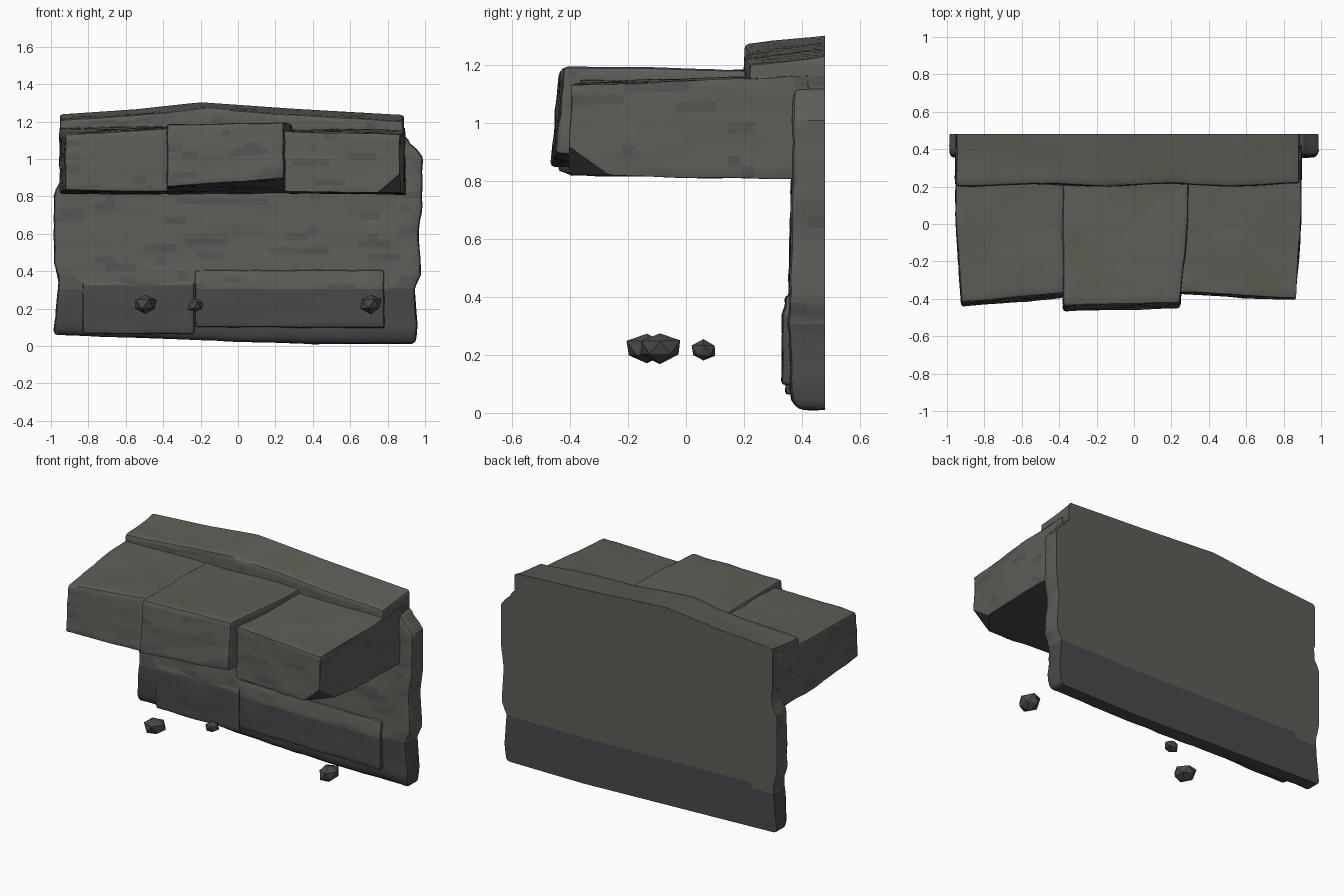
import bpy, bmesh, random
from math import sin
from mathutils import Vector, noise

if "Cube" in bpy.data.objects:
    bpy.data.objects.remove(bpy.data.objects["Cube"])

random.seed(4)
BACK = 0.48


def material(name, rgb):
    m = bpy.data.materials.new(name)
    m.diffuse_color = (*rgb, 1)
    m.use_nodes = True
    m.node_tree.nodes["Principled BSDF"].inputs["Base Color"].default_value = m.diffuse_color
    return m


MATS = [material("stone", (0.115, 0.109, 0.097)),
        material("damp_stone", (0.066, 0.067, 0.072)),
        material("mossy_stone", (0.106, 0.111, 0.085)),
        material("strata_stone", (0.092, 0.091, 0.088))]


def curve(pts, t):
    """Piecewise linear lookup in (t, value) pairs."""
    if t <= pts[0][0]:
        return pts[0][1]
    for (a, va), (b, vb) in zip(pts, pts[1:]):
        if t <= b:
            return va + (vb - va) * (t - a) / (b - a)
    return pts[-1][1]


def lerp(a, b, t):
    return a + (b - a) * t


def finish(name, bm, smooth=35):
    me = bpy.data.meshes.new(name)
    bm.to_mesh(me)
    bm.free()
    for m in MATS:
        me.materials.append(m)
    ob = bpy.data.objects.new(name, me)
    bpy.context.collection.objects.link(ob)
    if smooth:
        bpy.ops.object.select_all(action='DESELECT')
        ob.select_set(True)
        bpy.context.view_layer.objects.active = ob
        bpy.ops.object.shade_smooth_by_angle(angle=smooth * 0.01745)
    return ob


def block(name, cuts, shape, chips=(), bevel=0.015, amp=0.007, seed=0):
    """Gridded box reshaped by shape(u, v, w), chipped, bevelled and weathered."""
    bm = bmesh.new()
    bmesh.ops.create_cube(bm, size=1)
    bmesh.ops.translate(bm, verts=bm.verts, vec=(0.5, 0.5, 0.5))
    for axis, n in enumerate(cuts):
        no = Vector((0, 0, 0))
        no[axis] = 1
        for i in range(1, n):
            bmesh.ops.bisect_plane(bm, geom=bm.verts[:] + bm.edges[:] + bm.faces[:],
                                   plane_co=no * (i / n), plane_no=no)
    for v in bm.verts:
        v.co = shape(*v.co)
    for co, no in chips:
        r = bmesh.ops.bisect_plane(bm, geom=bm.verts[:] + bm.edges[:] + bm.faces[:],
                                   plane_co=co, plane_no=no, clear_outer=True)
        edges = [e for e in r['geom_cut'] if isinstance(e, bmesh.types.BMEdge)]
        bmesh.ops.contextual_create(bm, geom=edges)
    bm.normal_update()
    sharp = [e for e in bm.edges if len(e.link_faces) == 2 and e.calc_face_angle() > 0.9
             and min(v.co.y for v in e.verts) < BACK - 0.001]
    bmesh.ops.bevel(bm, geom=sharp, offset=bevel, segments=2, profile=0.5,
                    affect='EDGES', clamp_overlap=True)
    bm.normal_update()
    # layered weathering, with the back kept flat
    moves = []
    for v in bm.verts:
        if v.co.y > BACK - 0.001:
            continue
        p = Vector((v.co.x * 4, v.co.y * 4, v.co.z * 13)) + Vector((seed, 0, seed))
        d = noise.noise(p) + 0.5 * noise.noise(p * 2.7)
        moves.append((v, v.normal * d * amp))
    for v, d in moves:
        v.co += d
        v.co.y = min(v.co.y, BACK)
    bm.normal_update()
    for f in bm.faces:
        c = f.calc_center_median()
        n = noise.noise(c * 3.1)
        if c.z < 0.32 or f.normal.z < -0.6:
            f.material_index = 1
        elif f.normal.z > 0.7 and n > 0.22:
            f.material_index = 2
        elif abs(f.normal.z) < 0.5 and f.normal.y < 0.5 and \
                noise.noise(Vector((c.x * 5, c.y * 5, c.z * 24))) > 0.3:
            f.material_index = 3
    return finish(name, bm)


# back wall with ragged sides and sloping base
LEFT = [(0, -0.985), (.2, -.965), (.30, -.96), (.42, -.985), (.8, -.985), (.86, -.95), (1.1, -.94)]
RIGHT = [(0, .945), (.1, .96), (.3, .945), (.38, .98), (.6, .965), (.75, .985), (1.02, .985), (1.08, .92), (1.12, .90)]
FRONT = [(0, .385), (.05, .362), (.3, .352), (.42, .357), (.8, .366), (1.12, .372)]


def wall(u, v, w):
    t = 1.12 * w
    x = lerp(curve(LEFT, t), curve(RIGHT, t), u)
    base = curve([(-1, .06), (.4, .01), (1, .01)], x)
    return Vector((x, lerp(curve(FRONT, t), BACK, v), lerp(base, 1.12, w)))


block("back_wall", (36, 2, 30), wall, bevel=0.02)


# raised courses at the foot of the wall
def panel(x0, x1, z0, z1, yf):
    def f(u, v, w):
        front = yf + (0.012 if w > 0.85 else 0)
        return Vector((lerp(x0, x1, u), lerp(front, .40, v), lerp(z0, z1, w)))
    return f


block("foot_course_right", (20, 1, 9), panel(-.23, .78, .10, .405, .333), bevel=.012, amp=.006, seed=3)
block("foot_course_left", (14, 1, 10), panel(-.83, -.235, .065, .39, .345), bevel=.01, amp=.005, seed=5)


# overhanging slabs: (x left, x right) at front and rear, front y, bottom z, top z per side
def slab(front_x, rear_x, front_y, bottom, top, rear_top, lean):
    def f(u, v, w):
        x = lerp(lerp(*front_x, u), lerp(*rear_x, u), min(1, v * 1.8))
        y = lerp(lerp(*front_y, u) + lean * w, .42, v)
        z = lerp(lerp(lerp(*bottom, u), .81, v), lerp(lerp(*top, u), rear_top, v), w)
        return Vector((x, y, z))
    return f


block("slab_left", (14, 18, 9),
      slab((-.925, -.375), (-.952, -.37), (-.445, -.395), (.83, .825), (1.13, 1.165), 1.18, .025), seed=7)
block("slab_middle", (15, 18, 9),
      slab((-.38, .245), (-.38, .29), (-.468, -.452), (.85, .895), (1.185, 1.195), 1.18, .03),
      seed=11)
block("slab_right", (15, 18, 9),
      slab((.25, .865), (.275, .893), (-.375, -.41), (.825, .82), (1.145, 1.13), 1.165, .015),
      chips=[((.80, -.385, .85), (.55, -.5, -.65))], seed=17)

# ridge step running along the top
RIDGE = [(-.95, 1.238), (-.55, 1.265), (-.2, 1.303), (.3, 1.268), (.88, 1.235)]


def ridge(u, v, w):
    x = lerp(-.953, .888, u)
    y = lerp(.208 + .006 * sin(x * 9), BACK, v)
    return Vector((x, y, lerp(.95, curve(RIDGE, x) - .03 * (1 - v), w)))


block("top_ridge", (36, 6, 8), ridge, bevel=.016, seed=23)

# loose stones
for i, (co, size) in enumerate([((-.495, -.135, .222), (.07, .078, .056)),
                                ((-.228, .06, .215), (.046, .046, .038)),
                                ((.712, -.09, .225), (.065, .078, .054))]):
    bm = bmesh.new()
    bmesh.ops.create_icosphere(bm, subdivisions=1, radius=1)
    for v in bm.verts:
        v.co *= random.uniform(.85, 1.08)
        v.co = Vector(co) + Vector(a * b for a, b in zip(v.co, size))
    for f in bm.faces:
        f.material_index = 1
    finish(f"loose_stone_{i + 1}", bm, smooth=0)
